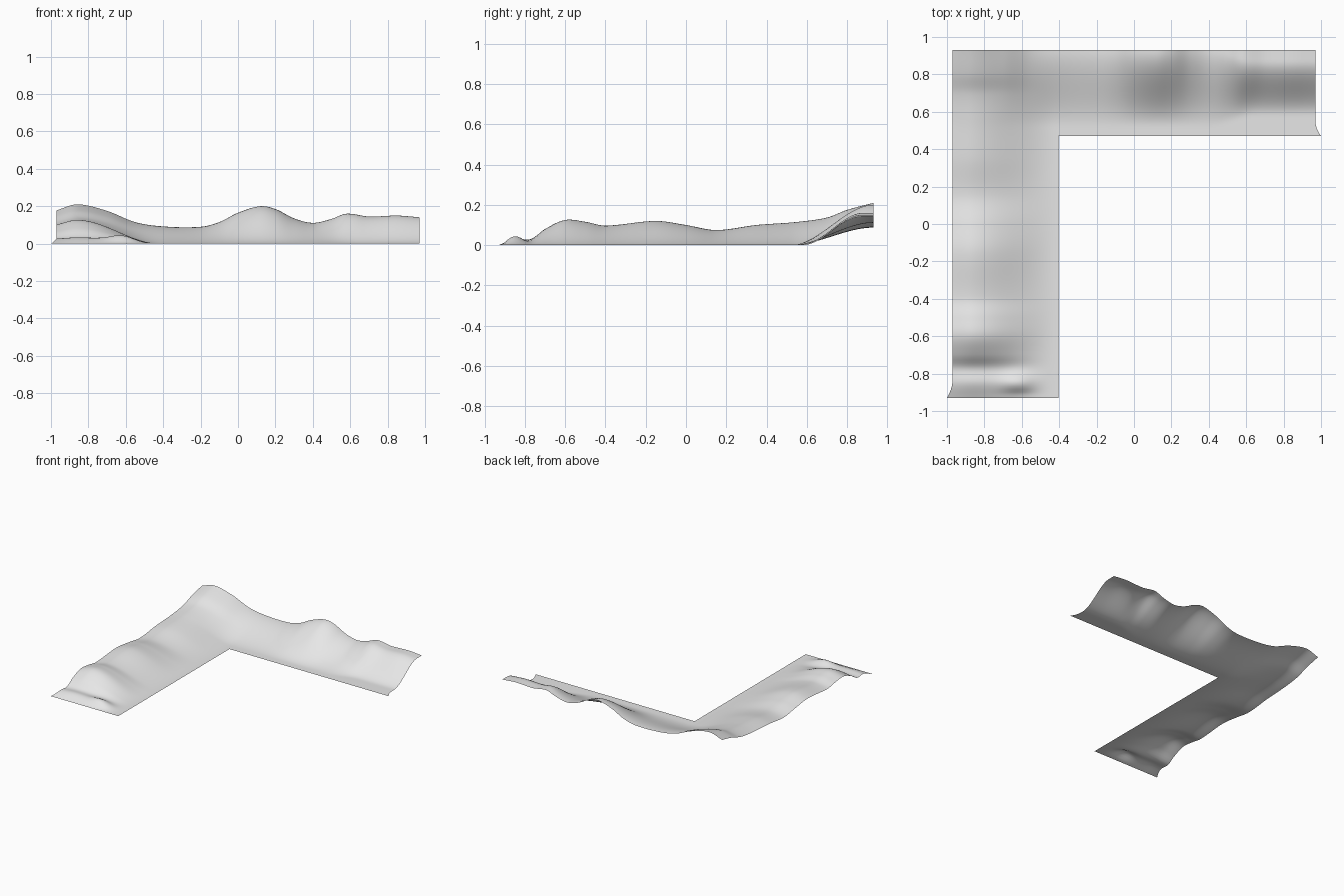
import bpy, bmesh, math

cube = bpy.data.objects.get("Cube")
if cube:
    bpy.data.objects.remove(cube, do_unlink=True)

# Crest heights along the back edge (x, z) and along the outer side edge (y, z)
BACK = [(-.97, .178), (-.86, .21), (-.7, .175), (-.55, .115), (-.4, .092), (-.2, .09),
        (-.1, .115), (0, .165), (.12, .2), (.2, .185), (.3, .135), (.4, .111),
        (.5, .132), (.58, .16), (.7, .145), (.85, .15), (.97, .141)]
SIDE = [(-.93, 0), (-.85, .032), (-.77, .03), (-.7, .08), (-.6, .125), (-.5, .116),
        (-.4, .097), (-.15, .12), (0, .1), (.15, .075), (.35, .1), (.55, .115),
        (.7, .137), (.8, .175), (.93, .21)]
INNER_X, INNER_Y = -.405, .47


def smooth(a, b, v):
    t = min(1, max(0, (v - a) / (b - a)))
    return t * t * (3 - 2 * t)


def profile(pts, v):
    """Smooth curve through the points (cubic Hermite)."""
    n = len(pts)

    def slope(i):
        a, b = pts[max(i - 1, 0)], pts[min(i + 1, n - 1)]
        return (b[1] - a[1]) / (b[0] - a[0])

    v = min(max(v, pts[0][0]), pts[-1][0])
    i = next(k for k in range(n - 1) if v <= pts[k + 1][0] + 1e-9)
    (x0, z0), (x1, z1) = pts[i], pts[i + 1]
    d = x1 - x0
    t = (v - x0) / d
    s = smooth(0, 1, t)
    return (z0 * (1 - s) + z1 * s + slope(i) * d * t * (1 - t) ** 2
            - slope(i + 1) * d * t * t * (1 - t))


def height(x, y):
    # Each arm rises from its flat inner edge to the outer crest
    west = smooth(-.42, -.86, x) * (1 - .22 * smooth(-.86, -1, x))
    narrow = .06 * smooth(.4, .65, x)
    north = smooth(.52 + narrow, .93 - narrow, y)
    z = west * profile(SIDE, y) + north * profile(BACK, x) - west * north * .21
    # Small mound by the front end
    mound = math.exp(-((x + .62) / .09) ** 2 - ((y + .85) / .05) ** 2)
    z += .03 * mound * smooth(-.93, -.88, y) * smooth(INNER_X, -.5, x)
    return max(z, 0)


def flare(x, y):
    # Ends spread outward where they meet the ground
    front = max(0, (-.83 - y) / .1) ** 2 * smooth(-.85, -.97, x)
    east = max(0, (.55 - y) / .08) ** 2 * smooth(.85, .97, x)
    return .03 * (east if x > 0 else -front)


def steps(a, b, n):
    return [a + (b - a) * i / n for i in range(n)]


xs = steps(-.97, INNER_X, 36) + steps(INNER_X, .97, 84) + [.97]
ys = steps(-.93, INNER_Y, 90) + steps(INNER_Y, .93, 30) + [.93]

# L-shaped ground sheet
bm = bmesh.new()
grid = {}
for i, x in enumerate(xs):
    for j, y in enumerate(ys):
        if x <= INNER_X + 1e-6 or y >= INNER_Y - 1e-6:
            grid[i, j] = bm.verts.new((x + flare(x, y), y, height(x, y)))
for i, j in list(grid):
    corners = [(i, j), (i + 1, j), (i + 1, j + 1), (i, j + 1)]
    if all(c in grid for c in corners):
        bm.faces.new([grid[c] for c in corners]).smooth = True
mesh = bpy.data.meshes.new("hilly_ground")
bm.to_mesh(mesh)
bm.free()

# Plain grey
mat = bpy.data.materials.new("light_grey")
mat.use_nodes = True
color = (.8, .8, .8, 1)
mat.diffuse_color = color
mat.node_tree.nodes["Principled BSDF"].inputs["Base Color"].default_value = color
mesh.materials.append(mat)

ground = bpy.data.objects.new("hilly_ground", mesh)
bpy.context.scene.collection.objects.link(ground)
